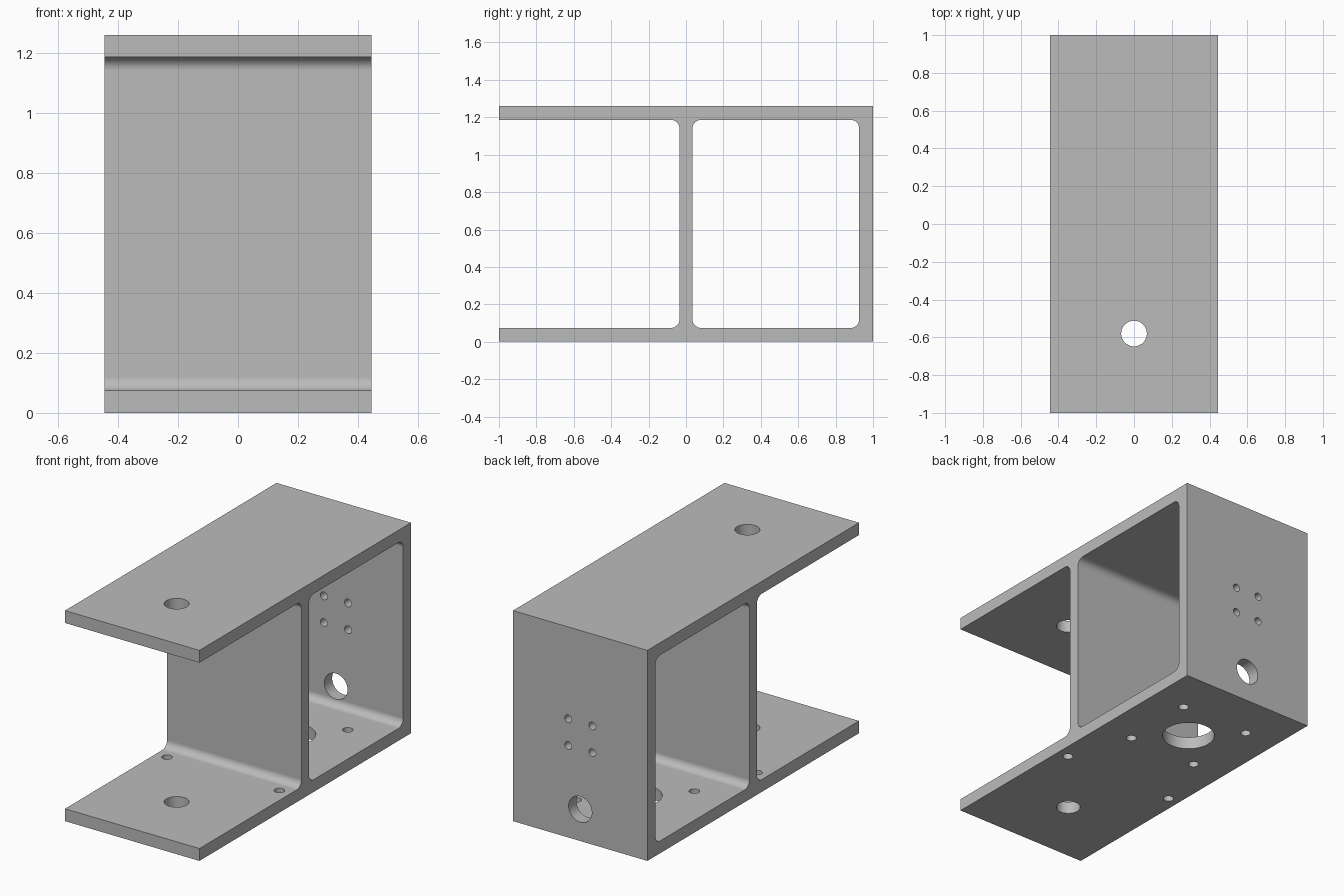
import bpy
import bmesh
from math import radians
from mathutils import Matrix, Vector

cube = bpy.data.objects.get("Cube")
if cube:
    bpy.data.objects.remove(cube, do_unlink=True)

# Main dimensions
WIDTH, LENGTH, HEIGHT = 0.89, 2.0, 1.26
WALL, WEB, FILLET = 0.074, 0.07, 0.045

grey = bpy.data.materials.new("plain grey metal")
grey.use_nodes = True
GREY = (0.5, 0.5, 0.5, 1)
grey.diffuse_color = GREY
grey.node_tree.nodes["Principled BSDF"].inputs["Base Color"].default_value = GREY


def finish(name, bm):
    mesh = bpy.data.meshes.new(name)
    bm.to_mesh(mesh)
    bm.free()
    mesh.materials.append(grey)
    obj = bpy.data.objects.new(name, mesh)
    bpy.context.collection.objects.link(obj)
    return obj


def block(name, low, high, fillet=0):
    """Box between two corners, with its x-parallel edges rounded if asked."""
    low, high = Vector(low), Vector(high)
    bm = bmesh.new()
    bmesh.ops.create_cube(bm, size=1)
    bmesh.ops.scale(bm, vec=high - low, verts=bm.verts)
    bmesh.ops.translate(bm, vec=(low + high) / 2, verts=bm.verts)
    if fillet:
        edges = [e for e in bm.edges
                 if abs((e.verts[0].co - e.verts[1].co).normalized().x) > 0.9]
        bmesh.ops.bevel(bm, geom=edges, offset=fillet, segments=8,
                        profile=0.5, affect='EDGES')
    return finish(name, bm)


def drill(name, centre, radius, depth, axis='Z'):
    """Cylinder cutter along z or y."""
    turn = Matrix.Rotation(radians(90), 4, 'X') if axis == 'Y' else Matrix()
    bm = bmesh.new()
    bmesh.ops.create_cone(bm, cap_ends=True, segments=40, radius1=radius,
                          radius2=radius, depth=depth,
                          matrix=Matrix.Translation(centre) @ turn)
    return finish(name, bm)


# Solid block that the pockets and holes are cut from
bracket = block("bracket", (-WIDTH / 2, -LENGTH / 2, 0),
                (WIDTH / 2, LENGTH / 2, HEIGHT))

# Open front bay and closed rear bay
cutters = [
    block("front_bay", (-1, -1.3, WALL), (1, -WEB / 2, HEIGHT - WALL), FILLET),
    block("rear_bay", (-1, WEB / 2, WALL),
          (1, LENGTH / 2 - WALL, HEIGHT - WALL), FILLET),
]

# Pin hole through both flanges, and the large hole in the base
cutters.append(drill("pin_hole", (0, -0.58, HEIGHT / 2), 0.068, 2))
cutters.append(drill("base_bore", (0, 0.48, 0), 0.147, 0.4))

# Cable hole in the back wall
cutters.append(drill("back_bore", (0, 1, 0.19), 0.077, 0.4, 'Y'))

# Screw holes in the base and back wall
for sx in (-1, 1):
    cutters.append(drill("web_screw", (sx * 0.372, -0.14, 0), 0.029, 0.4))
    for s in (-1, 1):
        cutters.append(drill("base_screw", (sx * 0.23, 0.48 + s * 0.23, 0),
                             0.029, 0.4))
        cutters.append(drill("back_screw", (sx * 0.08, 1, 0.63 + s * 0.08),
                             0.023, 0.4, 'Y'))

# Cut everything, then drop the cutters
bpy.context.view_layer.objects.active = bracket
for cutter in cutters:
    cutter.hide_render = True
    mod = bracket.modifiers.new(cutter.name, 'BOOLEAN')
    mod.operation = 'DIFFERENCE'
    mod.solver = 'EXACT'
    mod.object = cutter
    bpy.ops.object.modifier_apply(modifier=mod.name)
    bpy.data.objects.remove(cutter, do_unlink=True)

# Smooth fillets and bores, crisp edges, flat plates
for o in bpy.context.selected_objects:
    o.select_set(False)
bracket.select_set(True)
bpy.ops.object.shade_smooth_by_angle(angle=radians(30))
weighted = bracket.modifiers.new("flat_plates", 'WEIGHTED_NORMAL')
weighted.keep_sharp = True
